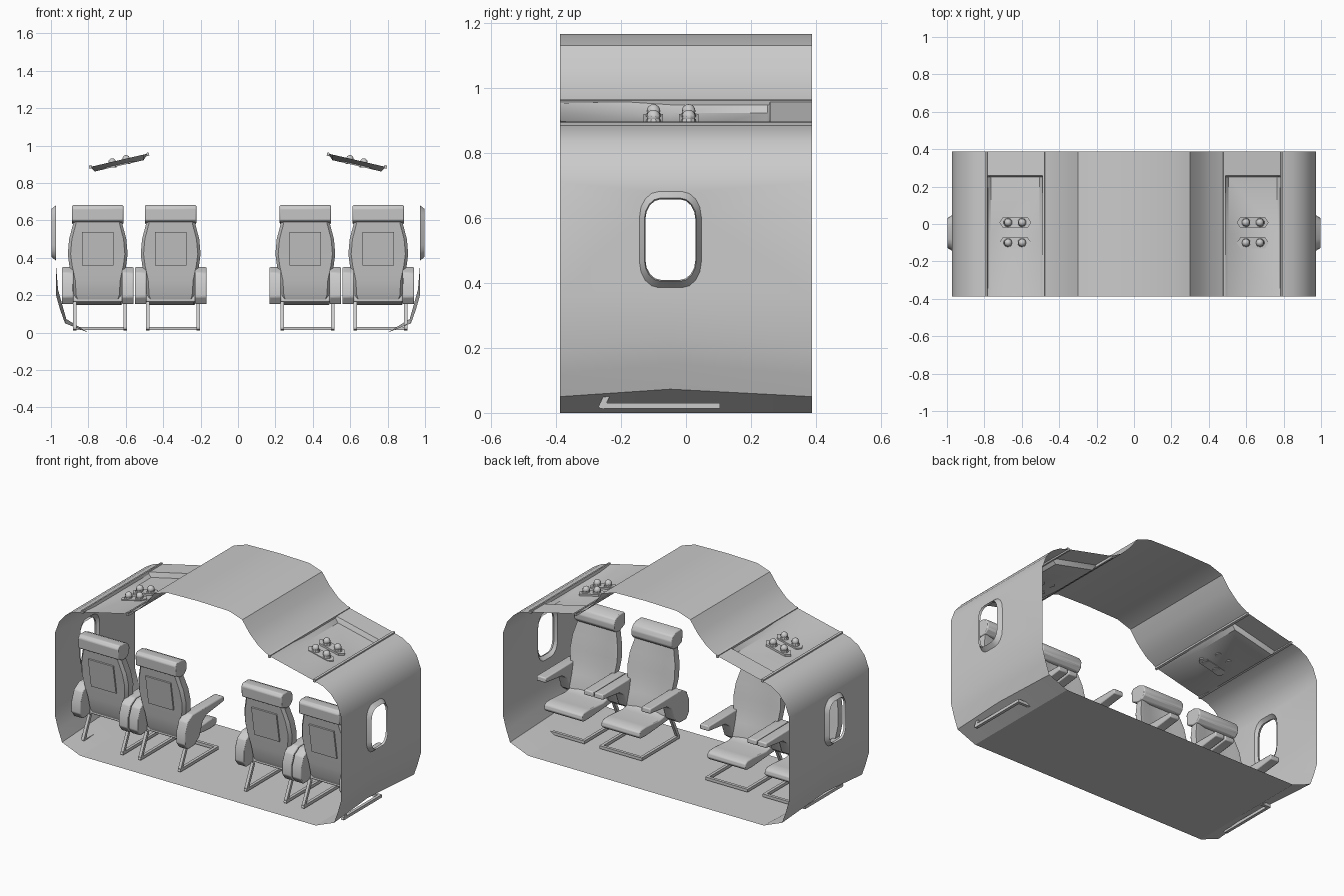
import bpy, bmesh, math
from mathutils import Vector, Matrix

if "Cube" in bpy.data.objects:
    bpy.data.objects.remove(bpy.data.objects["Cube"])

Y0, Y1 = -0.388, 0.388


def make(name, bm, weld=True):
    if weld:
        bmesh.ops.remove_doubles(bm, verts=bm.verts, dist=1e-5)
    bmesh.ops.recalc_face_normals(bm, faces=bm.faces)
    me = bpy.data.meshes.new(name)
    bm.to_mesh(me)
    bm.free()
    ob = bpy.data.objects.new(name, me)
    bpy.context.collection.objects.link(ob)
    return ob


def loft(bm, rows, closed=False, caps=False):
    """Skin rows of points with quads."""
    vs = [[bm.verts.new(p) for p in r] for r in rows]
    n = len(rows[0])
    for a, b in zip(vs, vs[1:]):
        for i in range(n if closed else n - 1):
            j = (i + 1) % n
            bm.faces.new((a[i], a[j], b[j], b[i]))
    if caps:
        bm.faces.new(vs[0])
        bm.faces.new(vs[-1])
    return vs


def prism_x(name, prof, xa, xb, bevel=0.0):
    """Extrude a (y, z) outline along x."""
    bm = bmesh.new()
    loft(bm, [[(x, y, z) for y, z in prof] for x in (xa, xb)], True, True)
    ob = make(name, bm)
    if bevel:
        m = ob.modifiers.new("bevel", "BEVEL")
        m.width, m.segments, m.limit_method = bevel, 2, 'ANGLE'
    return ob


def box(name, c, size, rot=None):
    bm = bmesh.new()
    M = Matrix.Translation(c) @ (rot or Matrix()) @ Matrix.Diagonal((*size, 1))
    bmesh.ops.create_cube(bm, size=1, matrix=M)
    return make(name, bm)


def beam(bm, a, b, w):
    """Square tube between two points."""
    a, b = Vector(a), Vector(b)
    d = b - a
    M = Matrix.Translation((a + b) / 2) @ d.to_track_quat('Z', 'Y').to_matrix().to_4x4()
    bmesh.ops.create_cube(bm, size=1, matrix=M @ Matrix.Diagonal((w, w, d.length + w * 0.9, 1)))


def rounded(hy, hz, r, cy=-0.048, cz=0.533, n=4):
    """Rounded rectangle outline in (y, z)."""
    pts = []
    for k, (sy, sz) in enumerate(((1, 1), (-1, 1), (-1, -1), (1, -1))):
        for i in range(n + 1):
            t = math.pi / 2 * (k + i / n)
            pts.append((cy + sy * (hy - r) + r * math.cos(t),
                        cz + sz * (hz - r * 1.3) + 1.3 * r * math.sin(t)))
    return pts


# floor
bm = bmesh.new()
loft(bm, [[(-0.8, y, 0), (0.8, y, 0)] for y in (Y0, Y1)])
make("floor", bm)

# ceiling vault
half = [(0.478, 0.96), (0.41, 1.0), (0.35, 1.06), (0.3, 1.13), (0.21, 1.16)]
prof = half + [(0, 1.165)] + [(-x, z) for x, z in reversed(half)]
bm = bmesh.new()
loft(bm, [[(x, y, z) for x, z in prof] for y in (Y0, Y1)])
make("ceiling", bm)


def overhead_z(x):
    return 0.885 + (0.795 - x) / 0.315 * 0.073


for s in (1, -1):
    side = "right" if s > 0 else "left"

    # side wall: upper and lower curves, flat window band with an opening
    bm = bmesh.new()
    upper = [(0.79, 0.885), (0.85, 0.868), (0.9, 0.838), (0.945, 0.785), (0.973, 0.71)]
    lower_end = [(0.973, 0.36), (0.973, 0.2), (0.95, 0.12), (0.925, 0.05), (0.8, 0)]
    lower_mid = [(0.973, 0.36), (0.962, 0.23), (0.94, 0.15), (0.918, 0.073), (0.8, 0)]
    loft(bm, [[(s * x, y, z) for x, z in upper] for y in (Y0, Y1)])
    loft(bm, [[(s * x, y, z) for x, z in p] for y, p in
              ((Y0, lower_end), (-0.048, lower_mid), (Y1, lower_end))])
    edges = []
    for ring in ([(Y0, 0.36), (-0.048, 0.36), (Y1, 0.36), (Y1, 0.71), (Y0, 0.71)],
                 rounded(0.095, 0.148, 0.06)):
        vs = [bm.verts.new((s * 0.973, y, z)) for y, z in ring]
        edges += [bm.edges.new((vs[i - 1], vs[i])) for i in range(len(vs))]
    bmesh.ops.triangle_fill(bm, use_beauty=True, use_dissolve=False, edges=edges)
    make(side + "_wall", bm)

    # window frame projecting outward
    bm = bmesh.new()
    loft(bm, [[(s * x, y, z) for y, z in rounded(hy, hz, r)] for x, hy, hz, r in
              ((0.973, 0.095, 0.148, 0.06), (0.998, 0.08, 0.128, 0.05),
               (0.985, 0.077, 0.124, 0.048))], True)
    make(side + "_window_frame", bm)

    # overhead panel, dished towards the middle
    bm = bmesh.new()
    rows = []
    for y, drop in ((Y0, 0), (-0.048, 0.03), (0.25, 0.03), (0.258, 0), (Y1, 0)):
        rows.append([(s * x, y, overhead_z(x) - drop * k) for x, k in
                     ((0.79, 0), (0.765, 1), (0.505, 1), (0.48, 0))])
    loft(bm, rows)
    make(side + "_overhead_panel", bm)

    # edge rails
    tilt = Matrix.Rotation(s * 0.23, 4, 'Y')
    for x, z in ((0.789, 0.886), (0.482, 0.954)):
        box(side + "_overhead_rail", (s * x, 0, z), (0.013, Y1 - Y0, 0.018), tilt)

    # hexagonal control plates with round nozzles
    for y in (-0.1, 0.008):
        bm = bmesh.new()
        hexa = [(-0.085, 0), (-0.065, -0.03), (0.065, -0.03), (0.085, 0), (0.065, 0.03), (-0.065, 0.03)]
        loft(bm, [[(s * (0.635 + u), y + v, overhead_z(0.635 + u) - 0.024 + h) for u, v in hexa]
                  for h in (-0.006, 0.006)], True, True)
        make(side + "_control_plate", bm)
        for x in (0.598, 0.673):
            bm = bmesh.new()
            M = Matrix.Translation((s * x, y, overhead_z(x) - 0.002))
            bmesh.ops.create_uvsphere(bm, u_segments=10, v_segments=8, radius=0.021, matrix=M)
            bmesh.ops.create_cone(bm, cap_ends=True, segments=10, radius1=0.026, radius2=0.022,
                                  depth=0.02, matrix=Matrix.Translation((0, 0, -0.018)) @ M)
            make(side + "_air_nozzle", bm, False)


def seat(cx):
    # backrest: rounded slices up a reclined line (z, rear y, thickness, half width)
    bm = bmesh.new()
    rows = []
    for z, yb, t, w in ((0.17, -0.185, 0.05, 0.12), (0.2, -0.2, 0.065, 0.13), (0.28, -0.215, 0.055, 0.135),
                        (0.36, -0.227, 0.05, 0.152), (0.42, -0.236, 0.05, 0.16), (0.5, -0.25, 0.05, 0.153),
                        (0.58, -0.263, 0.045, 0.132), (0.66, -0.275, 0.045, 0.13)):
        f, m = yb + t, yb + t * 0.35
        rows.append([(cx + u, v, z) for u, v in
                     ((-w + 0.015, yb), (w - 0.015, yb), (w, m), (w, f + 0.012), (w - 0.02, f + 0.012),
                      (w * 0.5, f), (-w * 0.5, f), (-w + 0.02, f + 0.012), (-w, f + 0.012), (-w, m))])
    loft(bm, rows, True, True)
    make("seat_backrest", bm)

    # headrest roll
    prism_x("headrest", [(-0.285, 0.6), (-0.29, 0.665), (-0.275, 0.682), (-0.225, 0.682), (-0.19, 0.667),
                         (-0.175, 0.64), (-0.178, 0.605), (-0.2, 0.583), (-0.235, 0.58)],
            cx - 0.137, cx + 0.137, 0.006)

    # folded tray on the back
    box("tray_table", (cx, -0.244, 0.45), (0.17, 0.012, 0.18), Matrix.Rotation(0.165, 4, 'X'))

    # cushion
    prism_x("seat_cushion", [(-0.19, 0.165), (0.06, 0.148), (0.11, 0.15), (0.127, 0.168), (0.122, 0.192),
                             (0.1, 0.203), (0.05, 0.204), (-0.08, 0.194), (-0.14, 0.205), (-0.18, 0.235)],
            cx - 0.13, cx + 0.13, 0.006)

    # armrests
    for s in (-1, 1):
        x = cx + s * 0.161
        prism_x("armrest", [(0.105, 0.348), (0.108, 0.318), (-0.06, 0.298), (-0.1, 0.27), (-0.13, 0.19),
                            (-0.18, 0.155), (-0.245, 0.152), (-0.275, 0.19), (-0.275, 0.26),
                            (-0.25, 0.32), (-0.2, 0.35)], x - 0.031, x + 0.031, 0.006)

    # sled leg frame
    bm = bmesh.new()
    lx = cx + 0.012
    for s in (-1, 1):
        x = lx + s * 0.135
        beam(bm, (x, -0.195, 0.155), (x, -0.258, 0.022), 0.018)
        beam(bm, (x, -0.258, 0.022), (x, 0.095, 0.022), 0.018)
    beam(bm, (lx - 0.135, 0.095, 0.022), (lx + 0.135, 0.095, 0.022), 0.018)
    make("seat_leg_frame", bm, False)


for cx in (-0.75, -0.36, 0.36, 0.75):
    seat(cx)

# smooth shading with sharp edges kept
for ob in bpy.context.scene.objects:
    ob.select_set(True)
    bpy.context.view_layer.objects.active = ob
bpy.ops.object.shade_smooth_by_angle(angle=math.radians(35))
